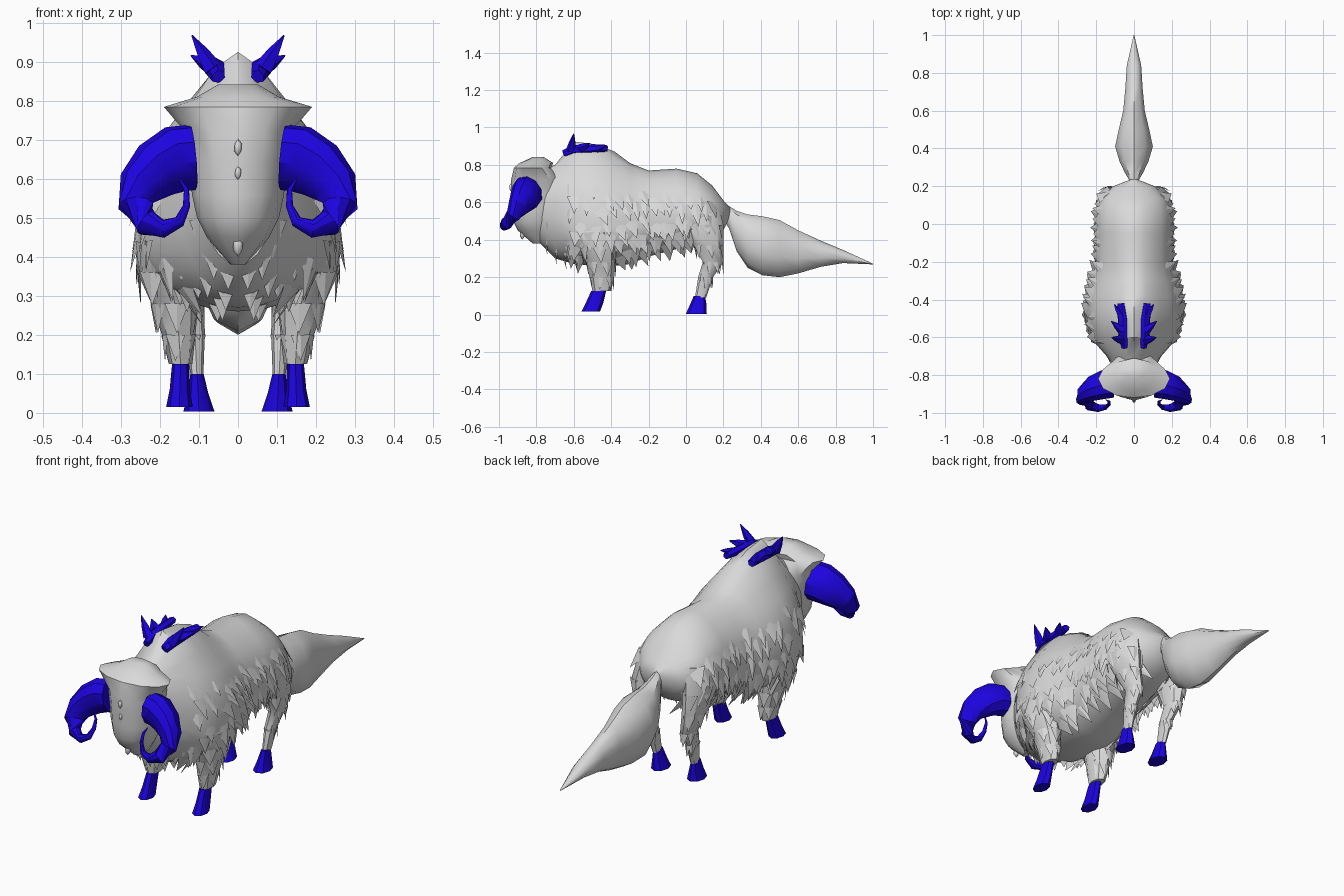
import bpy, bmesh, math, random
from mathutils import Vector

random.seed(4)
if "Cube" in bpy.data.objects:
    bpy.data.objects.remove(bpy.data.objects["Cube"])


def material(name, rgb):
    m = bpy.data.materials.new(name)
    m.use_nodes = True
    m.diffuse_color = (*rgb, 1)
    m.node_tree.nodes["Principled BSDF"].inputs["Base Color"].default_value = (*rgb, 1)
    return m


FUR = material("grey fur", (0.7, 0.7, 0.7))
HORN = material("blue horn", (0.012, 0.001, 0.75))


def finish(name, bm, mat, mirror=False, angle=40):
    bmesh.ops.recalc_face_normals(bm, faces=bm.faces)
    me = bpy.data.meshes.new(name)
    bm.to_mesh(me)
    bm.free()
    me.materials.append(mat)
    ob = bpy.data.objects.new(name, me)
    bpy.context.collection.objects.link(ob)
    bpy.ops.object.select_all(action="DESELECT")
    ob.select_set(True)
    bpy.context.view_layer.objects.active = ob
    bpy.ops.object.shade_smooth_by_angle(angle=math.radians(angle))
    if mirror:
        ob.modifiers.new("mirror", "MIRROR")


def loft(bm, rings):
    """Skin a list of closed rings and cap both ends."""
    loops = [[bm.verts.new(p) for p in ring] for ring in rings]
    n = len(loops[0])
    for a, b in zip(loops, loops[1:]):
        for i in range(n):
            j = (i + 1) % n
            bm.faces.new((a[i], a[j], b[j], b[i]))
    bm.faces.new(loops[0])
    bm.faces.new(loops[-1])


def flat_ring(z, x, y, rx, ry, n=8):
    return [Vector((x + rx * math.cos(2 * math.pi * i / n),
                    y + ry * math.sin(2 * math.pi * i / n), z)) for i in range(n)]


def tube(bm, path, radii, n=8, squash=1.0):
    path = [Vector(p) for p in path]
    rings = []
    for i, (p, r) in enumerate(zip(path, radii)):
        d = (path[min(i + 1, len(path) - 1)] - path[max(i - 1, 0)]).normalized()
        side = d.cross(Vector((0.3, 0.8, 0.5))).normalized()
        up = side.cross(d)
        rings.append([p + r * (side * math.cos(2 * math.pi * k / n)
                               + up * squash * math.sin(2 * math.pi * k / n)) for k in range(n)])
    loft(bm, rings)


def tuft(bm, p, n, d, length, width, lift=0.15):
    """One flat pointed lock of fur lying on a surface."""
    side = n.cross(d).normalized() * width
    a, b = (bm.verts.new(p + s * side - n * 0.006) for s in (-1, 1))
    ridge = bm.verts.new(p + n * 0.001)
    tip = bm.verts.new(p + d * length + n * length * lift)
    for f in ((a, tip, ridge), (ridge, tip, b), (a, b, tip)):
        bm.faces.new(f)


# Torso sections: y, bottom, top, widest height, half width, height of the spine ridge
TORSO = [(-.78, .38, .77, .58, .10, 0), (-.70, .30, .80, .52, .145, .02),
         (-.60, .27, .925, .46, .232, .11), (-.48, .26, .91, .45, .262, .10),
         (-.38, .26, .87, .45, .255, .08), (-.30, .27, .81, .45, .235, .04),
         (-.20, .31, .77, .48, .205, .02), (-.05, .35, .78, .50, .205, .02),
         (.06, .38, .755, .52, .20, .02), (.14, .40, .69, .53, .175, .01),
         (.20, .45, .61, .54, .11, 0), (.235, .52, .575, .55, .02, 0)]


def torso_point(y, t):
    for a, b in zip(TORSO, TORSO[1:]):
        if y <= b[0]:
            break
    k = (y - a[0]) / (b[0] - a[0])
    _, lo, hi, mid, w, ridge = [u + (v - u) * k for u, v in zip(a, b)]
    c = math.cos(t)
    if c > 0:
        z = mid + (hi - ridge - mid) * c ** .85 + ridge * c ** 10
    else:
        z = mid + (mid - lo) * c
    return Vector((w * math.sin(t), y, z))


bm = bmesh.new()
loft(bm, [[torso_point(s[0], 2 * math.pi * i / 24) for i in range(24)] for s in TORSO])
finish("torso", bm, FUR)

# Tail sections: y, bottom, top, half width
TAIL = [(.19, .53, .60, .02), (.23, .46, .58, .025), (.27, .34, .555, .05), (.33, .25, .535, .08),
        (.41, .21, .525, .105), (.50, .20, .505, .085), (.60, .22, .45, .06),
        (.72, .255, .395, .048), (.84, .275, .345, .04), (1.0, .268, .272, .002)]
bm = bmesh.new()
loft(bm, [[Vector((w * math.sin(a), y, (lo + hi) / 2 + (hi - lo) / 2 * math.cos(a)))
           for a in [2 * math.pi * i / 10 for i in range(10)]] for y, lo, hi, w in TAIL])
finish("tail", bm, FUR)

# Head with a wide pointed brow: height, front, back, half width
HEAD = [(.842, -.82, -.76, .05), (.81, -.89, -.71, .105), (.784, -.92, -.72, .19),
        (.72, -.935, -.66, .135), (.65, -.935, -.66, .125), (.56, -.93, -.67, .118),
        (.50, -.925, -.68, .105), (.45, -.90, -.69, .08), (.38, -.82, -.71, .02)]
bm = bmesh.new()
loft(bm, [flat_ring(z, 0, (f + b) / 2, w, (b - f) / 2, 12) for z, f, b, w in HEAD])
finish("head", bm, FUR)

# Small bumps on the face and the nose
bm = bmesh.new()
for z, y, r in ((.68, -.935, .022), (.615, -.932, .018), (.43, -.875, .03)):
    ret = bmesh.ops.create_icosphere(bm, subdivisions=1, radius=r)
    for v in ret["verts"]:
        v.co = Vector((v.co.x * .5, v.co.y * .5 + y, v.co.z + z))
finish("face_bumps", bm, FUR)

# Legs: height, centre x, centre y, radius x, radius y
LIMBS = {
    "front_leg": (FUR, [(.56, .15, -.50, .06, .11), (.44, .178, -.49, .085, .11),
                        (.36, .178, -.47, .08, .10), (.28, .162, -.455, .06, .08),
                        (.20, .152, -.45, .043, .066), (.125, .147, -.45, .03, .05)]),
    "front_hoof": (HORN, [(.125, .147, -.467, .022, .04), (.06, .149, -.49, .026, .047),
                          (.015, .15, -.51, .034, .05)]),
    "rear_leg": (FUR, [(.60, .12, .08, .055, .09), (.48, .14, .09, .06, .11),
                       (.37, .135, .12, .05, .08), (.28, .12, .145, .034, .055),
                       (.20, .11, .105, .025, .04), (.09, .105, .078, .016, .03)]),
    "rear_hoof": (HORN, [(.10, .105, .072, .017, .03), (.05, .102, .065, .026, .045),
                         (.003, .10, .055, .04, .056)]),
}
for name, (mat, rows) in LIMBS.items():
    bm = bmesh.new()
    loft(bm, [flat_ring(*r) for r in rows])
    finish(name, bm, mat, True)

# Curled horns
bm = bmesh.new()
tube(bm, [(.115, -.845, .655), (.16, -.85, .65), (.21, -.868, .622), (.252, -.895, .578),
          (.262, -.925, .53), (.235, -.96, .487), (.19, -.975, .472), (.15, -.97, .49),
          (.132, -.955, .53), (.132, -.94, .57), (.15, -.93, .60)],
     [.09, .092, .082, .064, .048, .036, .025, .016, .01, .007, .002], 10, .8)
finish("curled_horn", bm, HORN, True, 30)

# Pronged crests on the back
bm = bmesh.new()
tube(bm, [(.05, -.655, .862), (.058, -.60, .882), (.062, -.50, .888), (.07, -.42, .888)],
     [.02, .027, .027, .02], 6, .8)
for root, tip, r in (((.065, -.615, .88), (.118, -.60, .967), .026),
                     ((.065, -.56, .888), (.12, -.515, .915), .026),
                     ((.07, -.48, .888), (.105, -.425, .905), .022)):
    mid = (Vector(root) + Vector(tip)) / 2
    tube(bm, [root, mid, tip], [r, r * .65, .002], 5)
finish("back_crest", bm, HORN, True, 25)

# Fur locks on the flanks and belly fringe
bm = bmesh.new()
for row in range(7):
    for k in range(13):
        y = -.62 + k * .064 + (row % 2) * .032 + random.uniform(-.012, .012)
        t = .98 + row * .23 + random.uniform(-.1, .1) + max(0, y + .3) * .25
        if y > .17:
            continue
        p = torso_point(y, t)
        down = (torso_point(y, t + .02) - p).normalized()
        n = down.cross(torso_point(y + .01, t) - p).normalized()
        if n.x < 0:
            n.negate()
        d = (down + Vector((0, random.uniform(-.1, .5), -.3))).normalized()
        tuft(bm, p, n, d, random.uniform(.075, .115), random.uniform(.03, .046))
finish("flank_fur", bm, FUR, True, 20)

# Chest fringe below the neck
bm = bmesh.new()
for y in (-.76, -.71, -.66, -.60):
    for t in (2.1, 2.5, 2.9):
        p = torso_point(y, t) + Vector((0, 0, .03))
        tuft(bm, p, Vector((p.x * 3, -.6, 0)).normalized(), Vector((-p.x, .3, -1)).normalized(),
             random.uniform(.07, .1), .035, .05)
finish("chest_fur", bm, FUR, True, 20)

# Fur locks around the legs
bm = bmesh.new()
for name in ("front_leg", "rear_leg"):
    for z, x, y, rx, ry in LIMBS[name][1][1:-1]:
        for i in range(6):
            a = i * math.pi / 3 + z * 9
            n = Vector((math.cos(a), math.sin(a), 0))
            p = Vector((x + rx * n.x, y + ry * n.y, z))
            d = Vector((-n.x * .25, -n.y * .25 + .1, -1)).normalized()
            tuft(bm, p, n, d, .05 + rx * .5, .012 + rx * .32)
finish("leg_fur", bm, FUR, True, 20)
